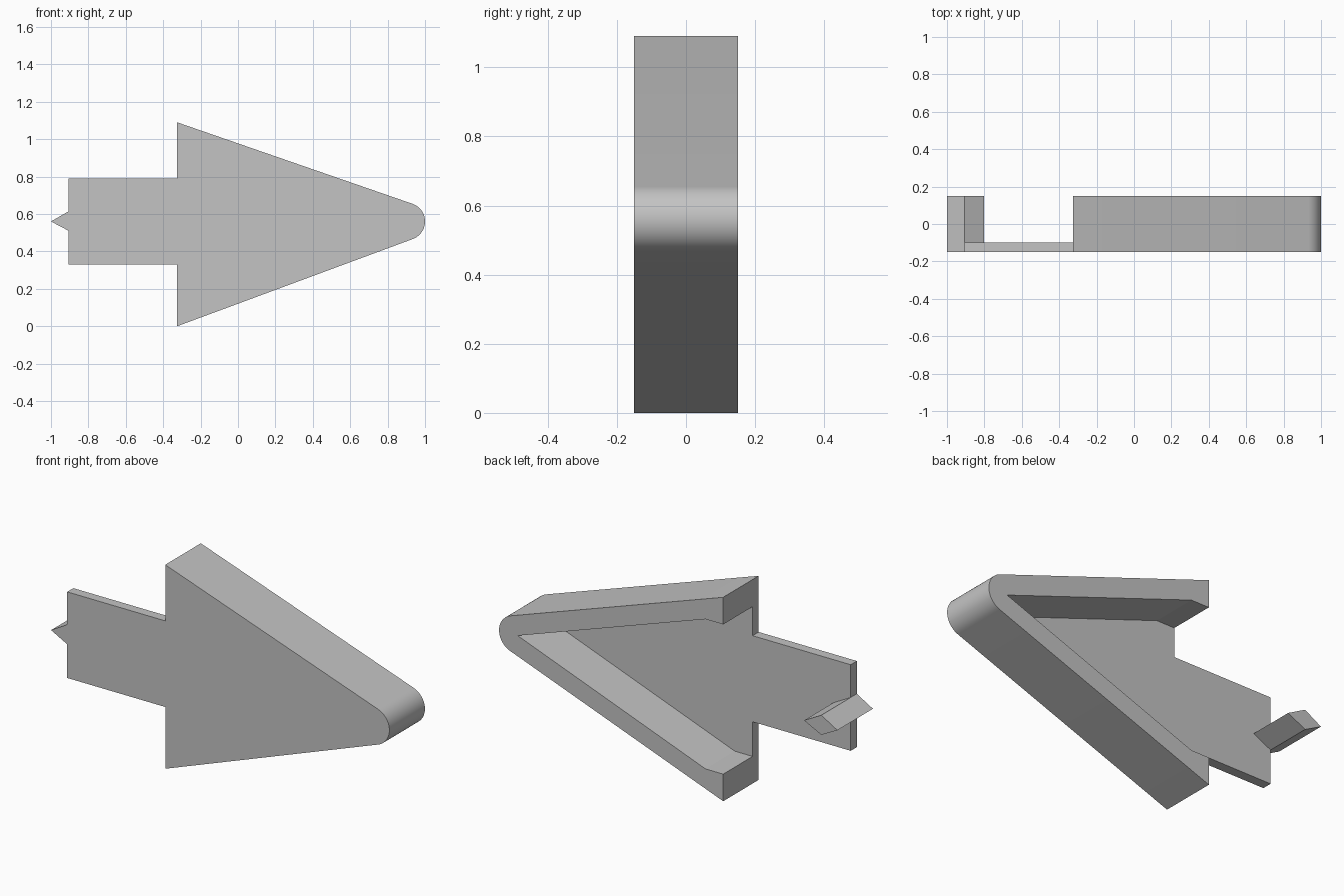
import bpy
import bmesh
from math import cos, sin, radians

cube = bpy.data.objects.get("Cube")
if cube:
    bpy.data.objects.remove(cube, do_unlink=True)

FRONT, BACK, PLATE_BACK = -0.15, 0.15, -0.098
MID = 0.56          # height of the nose and pin axis
END = -0.325        # open end of the arrow frame

grey = bpy.data.materials.new("plain grey")
grey.use_nodes = True
colour = (0.55, 0.55, 0.55, 1)
grey.diffuse_color = colour
grey.node_tree.nodes["Principled BSDF"].inputs["Base Color"].default_value = colour


def extrude_profile(name, points, y0, y1):
    """Extrude an x-z outline along y into a solid."""
    bm = bmesh.new()
    face = bm.faces.new([bm.verts.new((x, y0, z)) for x, z in points])
    new = bmesh.ops.extrude_face_region(bm, geom=[face])["geom"]
    verts = [v for v in new if isinstance(v, bmesh.types.BMVert)]
    bmesh.ops.translate(bm, verts=verts, vec=(0, y1 - y0, 0))
    bmesh.ops.recalc_face_normals(bm, faces=bm.faces)
    mesh = bpy.data.meshes.new(name)
    bm.to_mesh(mesh)
    bm.free()
    mesh.materials.append(grey)
    obj = bpy.data.objects.new(name, mesh)
    bpy.context.collection.objects.link(obj)
    return obj


# Shared inner outline of the frame, from lower end to upper end
inner = [(END, 0.145), (-0.22, 0.145), (0.89, MID), (-0.22, 0.945), (END, 0.945)]

# V-shaped frame with a rounded nose
STEPS = 20
nose = []
for i in range(STEPS + 1):
    a = radians(71 - 141 * i / STEPS)
    nose.append((0.9 + 0.1 * cos(a), MID + 0.1 * sin(a)))
frame = extrude_profile("arrow_frame", inner + [(END, 1.09)] + nose + [(END, 0)],
                        FRONT, BACK)

# Thin front plate with its tail tab, notched where the pin sits
pin = [(-1, MID), (-0.905, 0.615), (-0.803, MID), (-0.905, 0.51)]
tab = [(END, 0.79), (-0.905, 0.79), *pin[1:], (-0.905, 0.33), (END, 0.33)]
extrude_profile("front_plate", inner + tab, FRONT, PLATE_BACK)

# Diamond-section pin at the tail
extrude_profile("tail_pin", pin, FRONT, BACK)

# Smooth only the rounded nose
bpy.ops.object.select_all(action='DESELECT')
frame.select_set(True)
bpy.context.view_layer.objects.active = frame
bpy.ops.object.shade_smooth_by_angle(angle=radians(15))
